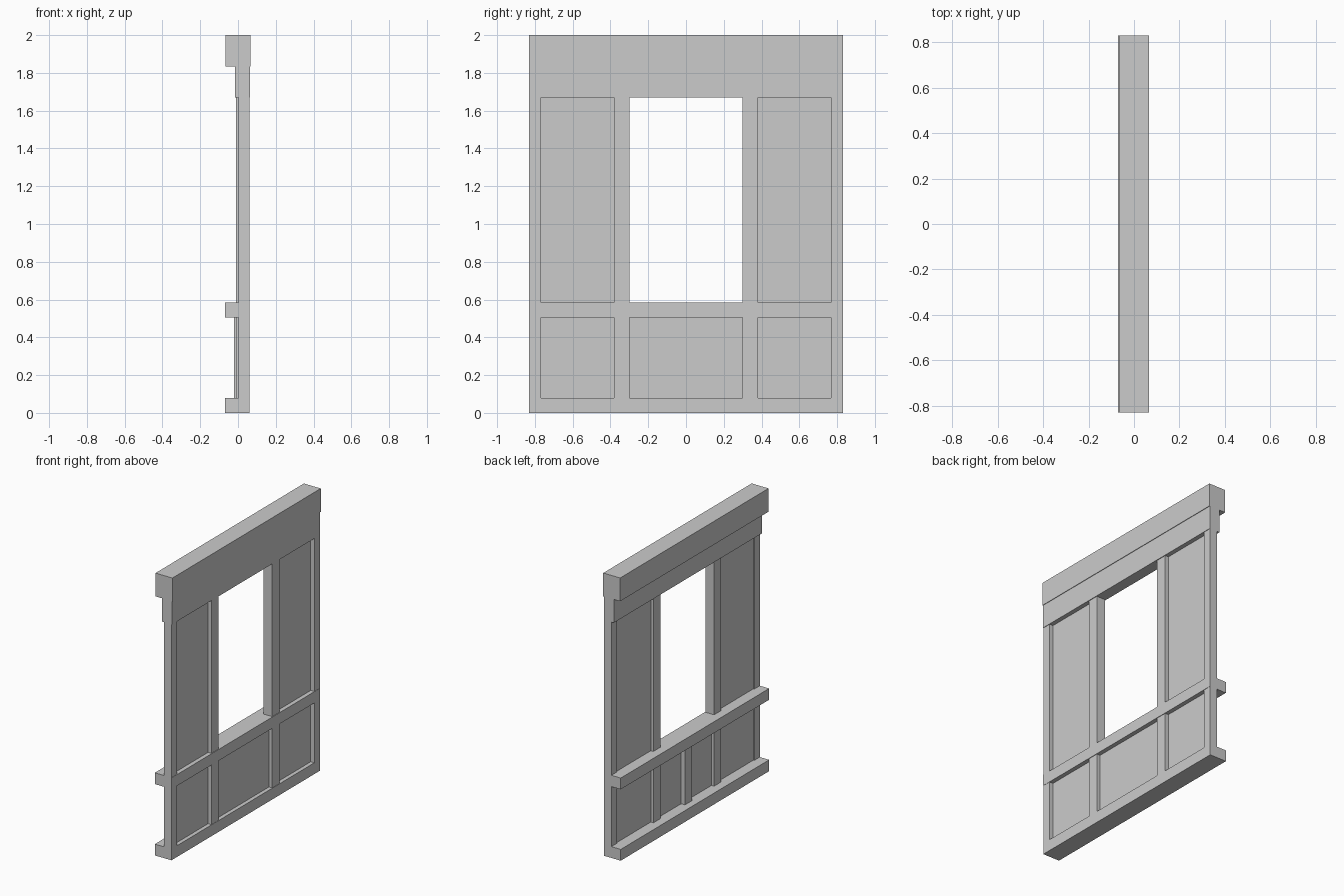
import bpy
import bmesh
from mathutils import Vector

if "Cube" in bpy.data.objects:
    bpy.data.objects.remove(bpy.data.objects["Cube"])


def box(name, x, y, z):
    """Box spanning the (min, max) ranges on each axis."""
    bm = bmesh.new()
    bmesh.ops.create_cube(bm, size=1)
    ranges = (x, y, z)
    for v in bm.verts:
        v.co = Vector([(r[0] + r[1]) / 2 + c * (r[1] - r[0]) for c, r in zip(v.co, ranges)])
    mesh = bpy.data.meshes.new(name)
    bm.to_mesh(mesh)
    bm.free()
    obj = bpy.data.objects.new(name, mesh)
    bpy.context.collection.objects.link(obj)
    return obj


def pair(name, x, y, z):
    """The same box on both sides of y = 0."""
    box(name + "_right", x, y, z)
    box(name + "_left", x, (-y[1], -y[0]), z)


W = 0.83
FULL = (-W, W)
BASE_TOP, RAIL_LOW, RAIL_TOP, HEAD_LOW, HEAD_MID = 0.08, 0.505, 0.585, 1.67, 1.835

# Horizontal beams
box("base_beam", (-0.07, 0.06), FULL, (0, BASE_TOP))
box("sill_rail", (-0.07, 0.062), FULL, (RAIL_LOW, RAIL_TOP))
box("lower_header", (-0.016, 0.063), FULL, (HEAD_LOW, HEAD_MID))
box("top_beam", (-0.065, 0.067), FULL, (HEAD_MID, 2.0))

# Posts, split between the beams
for level, z in (("lower", (BASE_TOP, RAIL_LOW)), ("upper", (RAIL_TOP, HEAD_LOW))):
    pair(level + "_corner_post", (0.003, 0.06), (0.768, W), z)
    pair(level + "_window_post", (-0.01, 0.058), (0.30, 0.38), z)
    # Recessed panels between corner and window posts
    pair(level + "_side_panel", (0.01, 0.032), (0.38, 0.768), z)

# Panel under the window, with a batten on the back face only
box("under_window_panel", (0.01, 0.032), (-0.30, 0.30), (BASE_TOP, RAIL_LOW))
box("centre_batten", (-0.02, 0.01), (-0.04, 0.04), (BASE_TOP, RAIL_LOW))
